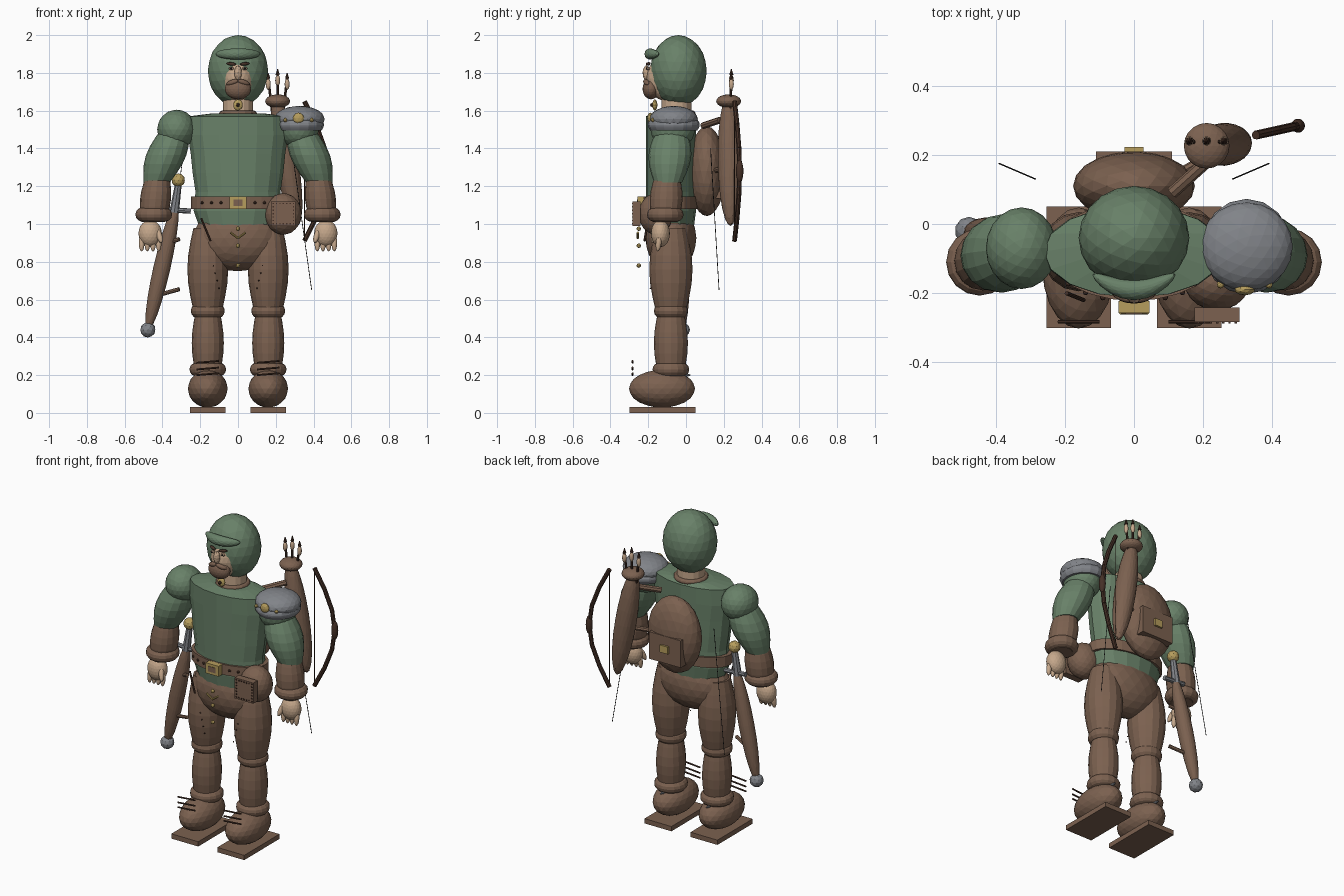
import bpy, bmesh, math
from mathutils import Vector, Matrix

old = bpy.data.objects.get("Cube")
if old:
    bpy.data.objects.remove(old)


def paint(name, r, g, b):
    material = bpy.data.materials.new(name)
    material.use_nodes = True
    material.diffuse_color = (r, g, b, 1)
    shader = material.node_tree.nodes["Principled BSDF"]
    shader.inputs["Base Color"].default_value = material.diffuse_color
    return material


GREEN = paint("cloth green", .14, .22, .14)
BROWN = paint("leather brown", .2, .12, .08)
SKIN = paint("skin", .56, .39, .26)
STEEL = paint("steel grey", .22, .23, .25)
GOLD = paint("brass", .47, .34, .11)
DARK = paint("dark wood", .06, .03, .02)
BLACK = paint("black thread", .02, .02, .02)


def finish(name, bm, material):
    bmesh.ops.recalc_face_normals(bm, faces=bm.faces)
    mesh = bpy.data.meshes.new(name)
    bm.to_mesh(mesh)
    bm.free()
    mesh.materials.append(material)
    part = bpy.data.objects.new(name, mesh)
    bpy.context.collection.objects.link(part)
    return part


def between(start, end):
    """Frame halfway between two points with its z axis along them, and their distance."""
    start, end = Vector(start), Vector(end)
    turn = (end - start).to_track_quat('Z', 'Y').to_matrix().to_4x4()
    return Matrix.Translation((start + end) / 2) @ turn, (end - start).length


def ball(name, centre, radii, material, detail=3):
    bm = bmesh.new()
    frame = Matrix.Translation(centre) @ Matrix.Diagonal((*radii, 1))
    bmesh.ops.create_icosphere(bm, subdivisions=detail, radius=1, matrix=frame)
    return finish(name, bm, material)


def bead(name, centre, radius, material):
    return ball(name, centre, (radius, radius, radius), material, detail=2)


def spindle(name, start, end, radius, material):
    frame, length = between(start, end)
    bm = bmesh.new()
    shape = Matrix.Diagonal((radius, radius, length / 2, 1))
    bmesh.ops.create_icosphere(bm, subdivisions=3, radius=1, matrix=frame @ shape)
    return finish(name, bm, material)


def rod(name, start, end, radius, material, tip=1, sides=8):
    frame, length = between(start, end)
    bm = bmesh.new()
    bmesh.ops.create_cone(bm, cap_ends=True, segments=sides, radius1=radius,
                          radius2=radius * tip, depth=length, matrix=frame)
    return finish(name, bm, material)


def box(name, centre, size, material):
    bm = bmesh.new()
    frame = Matrix.Translation(centre) @ Matrix.Diagonal((*size, 1))
    bmesh.ops.create_cube(bm, size=1, matrix=frame)
    return finish(name, bm, material)


def loft(name, rings, material, sides=16):
    """Skin oval rings, each given as its centre, half width and half depth."""
    bm = bmesh.new()
    angles = [math.tau * i / sides for i in range(sides)]
    loops = [[bm.verts.new(Vector(centre) + Vector((wide * math.cos(a), deep * math.sin(a), 0)))
              for a in angles] for centre, wide, deep in rings]
    for low, high in zip(loops, loops[1:]):
        for i in range(sides):
            bm.faces.new((low[i - 1], low[i], high[i], high[i - 1]))
    bm.faces.new(loops[0])
    bm.faces.new(loops[-1])
    return finish(name, bm, material)


def limb(name, start, end, radius, material, ends=.75, steps=6):
    """Barrel that swells towards its middle."""
    rings = []
    for i in range(steps + 1):
        swell = radius * (ends + (1 - ends) * math.sin(math.pi * i / steps))
        rings.append((Vector(start).lerp(end, i / steps), swell, swell * 1.06))
    return loft(name, rings, material)


def cuff(name, centre, radius, height, material):
    """Rounded band around a limb."""
    rings = []
    for step in range(-3, 4):
        angle = step * math.pi / 7
        girth = radius - height * (1 - math.cos(angle))
        rings.append((Vector(centre) + Vector((0, 0, height * math.sin(angle))), girth, girth))
    return loft(name, rings, material)


# Head, hood and face
ball("hood", (0, -.04, 1.81), (.16, .15, .19), GREEN)
ball("face", (0, -.1, 1.77), (.09, .11, .12), SKIN)
brim = ball("hood_brim", (0, -.19, 1.9), (.12, .03, .03), GREEN)
for vertex in brim.data.vertices:
    vertex.co.y += 3 * vertex.co.x ** 2
ball("nose", (0, -.21, 1.8), (.02, .02, .04), SKIN, detail=2)
ball("beard", (0, -.185, 1.715), (.07, .045, .055), BROWN)
for side in (-1, 1):
    spindle("moustache", (0, -.22, 1.76), (side * .06, -.2, 1.74), .014, BROWN)
    spindle("eyebrow", (side * .01, -.21, 1.845), (side * .06, -.19, 1.85), .009, DARK)
    eye = Vector((side * .036, -.2, 1.823))
    ball("eye", eye, (.014, .009, .009), SKIN, detail=2)
    bead("pupil", eye + Vector((0, -.007, 0)), .006, BLACK)
rod("neck", (0, -.05, 1.54), (0, -.05, 1.68), .08, SKIN, sides=16)
cuff("collar", (0, -.05, 1.585), .1, .015, BROWN)
ball("amulet", (0, -.165, 1.63), (.026, .014, .03), GOLD, detail=2)
bead("amulet_stone", (0, -.18, 1.63), .01, DARK)

# Tunic, belt and hips
core = -.08
rings = []
for step, width in enumerate((.2, .235, .225, .24, .25, .265, .26)):
    rings.append(((0, core, .97 + step / 10), width, .12 if step == 0 else .133))
rings.append(((0, -.06, 1.585), .14, .09))
loft("tunic", rings, GREEN)
loft("belt", [((0, core, z), .25, .142) for z in (1.08, 1.145)], BROWN, sides=24)
box("buckle", (0, -.24, 1.113), (.09, .035, .065), GOLD)
box("buckle_opening", (0, -.257, 1.113), (.05, .006, .033), BROWN)
for side in (-1, 1):
    for x in (.09, .14, .19):
        depth = .142 * math.sqrt(1 - (x / .25) ** 2)
        bead("belt_hole", (side * x, core - depth, 1.113), .008, DARK)
    rod("stud_chevron", (0, -.255, .925), (side * .04, -.255, .955), .006, GOLD)
ball("hips", (0, core, .925), (.238, .135, .175), BROWN)
for z in (.975, .885, .78):
    bead("front_stud", (0, -.25, z), .012, GOLD)
rod("belt_knife", (-.195, -.2, 1.03), (-.145, -.22, .91), .006, DARK)

for side in (-1, 1):
    # Leg and boot
    x = side * .16
    limb("thigh", (x, core, .54), (x, core, .98), .108, BROWN, ends=.7)
    cuff("knee_band", (x, core, .54), .09, .04, BROWN)
    limb("shin", (x, core, .2), (x, core, .54), .085, BROWN)
    cuff("boot_cuff", (x, core, .23), .097, .036, BROWN)
    ball("boot", (x, -.127, .128), (.105, .175, .1), BROWN)
    box("sole", (x, -.125, .015), (.187, .35, .03), BROWN)
    rod("spur", (x, -.05, .2), (x, .025, .2), .025, STEEL, tip=.1)
    for z in (.2, .23, .265):
        rod("boot_lace", (x - .06, -.283, z), (x + .06, -.283, z + .01), .005, DARK)
    for i in range(4):
        bead("thigh_stitch", (side * (.1 + i / 100), -.188, .66 + i / 25), .004, DARK)

    # Arm and hand
    ball("shoulder", (side * .325, -.07, 1.5), (.103, .118, .105), GREEN)
    limb("upper_arm", (side * .43, -.095, 1.22), (side * .33, -.075, 1.51), .107, GREEN, ends=.65)
    limb("forearm", (side * .448, -.11, 1.01), (side * .425, -.1, 1.255), .082, BROWN)
    cuff("wrist_cuff", (side * .446, -.11, 1.05), .097, .038, BROWN)
    ball("hand", (side * .465, -.135, .95), (.062, .05, .072), SKIN)
    for i in range(4):
        x = side * (.42 + i * .03)
        spindle("finger", (x, -.14, .945), (x, -.15, .855), .015, SKIN)
    spindle("thumb", (side * .43, -.15, .98), (side * .405, -.18, .9), .016, SKIN)
    rod("pack_cord", (side * .285, .13, 1.4), (side * .39, .175, .65), .002, BLACK, sides=4)

# Shoulder plate
plate = Vector((.325, -.065, 1.555))
limb("shoulder_plate_rim", plate + Vector((0, 0, -.06)), plate, .13, STEEL, ends=.9)
ball("shoulder_plate", plate, (.134, .128, .07), STEEL)
ball("plate_emblem", (.32, -.19, 1.56), (.03, .016, .03), GOLD, detail=2)
for x in (.25, .39):
    bead("plate_rivet", (x, -.175, 1.55), .011, GOLD)

# Hip pouch with stitched flap
ball("hip_pouch", (.24, -.16, 1.053), (.097, .09, .11), BROWN)
flap = Vector((.24, -.262, 1.055))
box("pouch_flap", flap, (.13, .042, .13), BROWN)
for i in range(-3, 4):
    along, edge = i * .018, .054
    for x, z in ((along, edge), (along, -edge), (edge, along), (-edge, along)):
        box("pouch_stitch", flap + Vector((x, -.022, z)), (.007, .006, .007), DARK)

# Backpack
ball("backpack", (0, .11, 1.28), (.176, .1, .238), BROWN)
box("backpack_pocket", (0, .172, 1.22), (.22, .076, .17), BROWN)
box("backpack_clasp", (0, .214, 1.225), (.055, .016, .045), GOLD)

# Quiver and arrows
spindle("quiver", (.2, .225, 1.68), (.315, .235, .99), .062, BROWN)
ball("quiver_rim", (.21, .226, 1.65), (.066, .066, .036), BROWN)
rod("quiver_strap_upper", (.11, .09, 1.52), (.21, .18, 1.55), .018, BROWN)
rod("quiver_strap_lower", (.12, .14, 1.28), (.25, .215, 1.3), .014, BROWN)
for spread in (-1, 0, 1):
    head = Vector((.21 + spread * .05, .24, 1.79 - abs(spread) * .02))
    rod("arrow_shaft", (.21 + spread * .03, .235, 1.6), head, .007, DARK)
    spindle("arrow_fletching", head - Vector((0, 0, .06)), head, .013, SKIN)
    rod("arrow_nock", head, head + Vector((0, 0, .03)), .011, DARK, tip=.2)

# Bow, bent along an arc
bends = []
for step in range(-3, 4):
    bow_out = math.cos(step * math.pi / 6)
    bends.append(Vector((.352 + .122 * bow_out, .257 + .027 * bow_out, 1.28 + step * .123)))
for start, end in zip(bends, bends[1:]):
    rod("bow_limb", start, end, .013, DARK)
grip = Vector((0, 0, .06))
spindle("bow_grip", bends[3] - grip, bends[3] + grip, .02, DARK)
rod("bow_string", bends[0], bends[-1], .003, DARK, sides=4)

# Sheathed sword
bead("pommel", (-.316, -.03, 1.232), .036, GOLD)
rod("sword_grip", (-.316, -.03, 1.21), (-.338, -.03, 1.06), .018, STEEL, tip=1.4)
rod("crossguard", (-.395, -.03, 1.078), (-.25, -.03, 1.068), .014, STEEL)
spindle("scabbard", (-.325, -.03, 1.11), (-.48, -.02, .43), .045, BROWN)
bead("scabbard_tip", (-.477, -.02, .44), .041, STEEL)
for name, x, z in (("upper", -.385, .895), ("lower", -.4, .63)):
    rod("scabbard_strap_" + name, (x, -.03, z), (-.31, -.06, z + .025), .011, BROWN)
